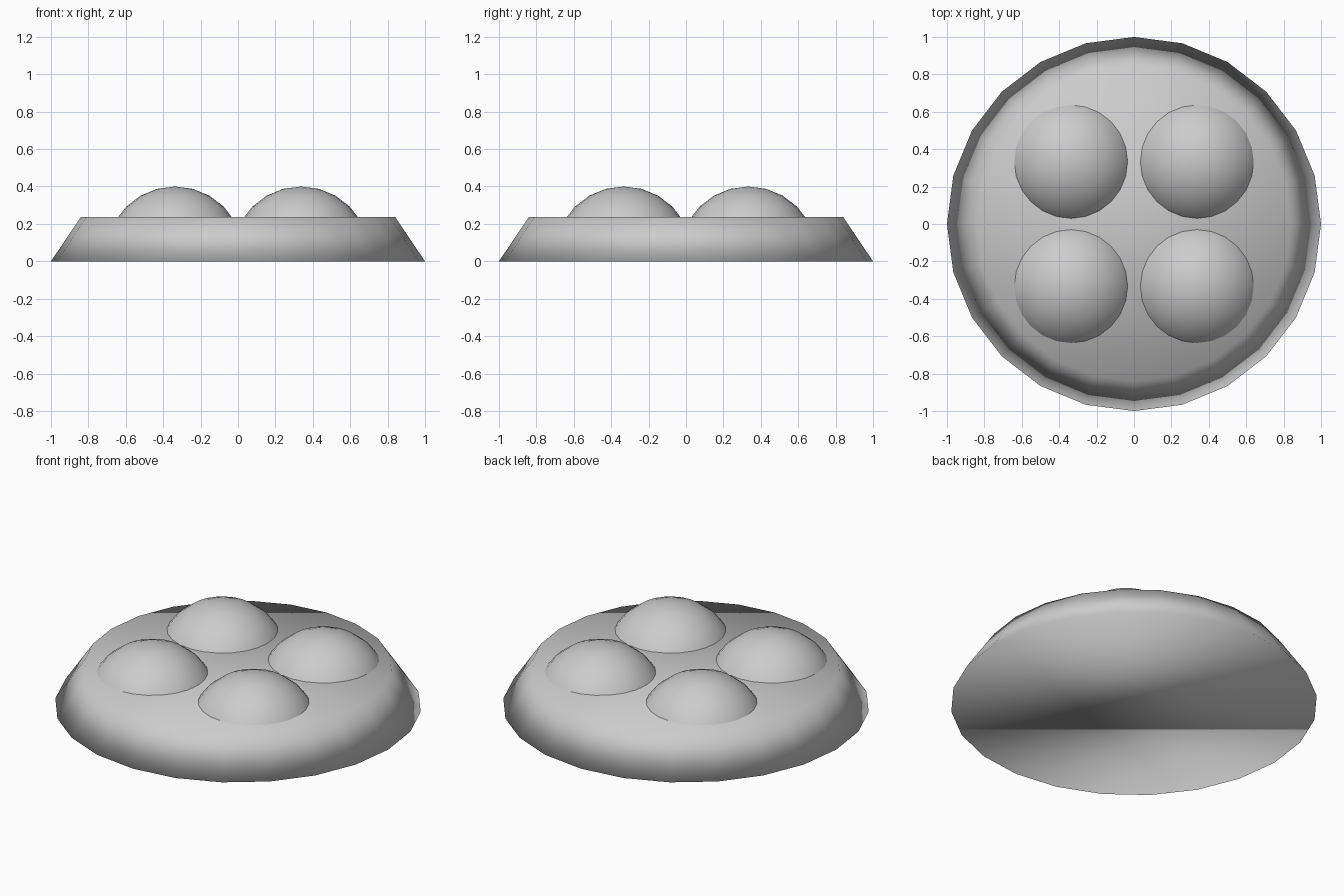
import bpy
import bmesh
from mathutils import Matrix

cube = bpy.data.objects.get("Cube")
if cube:
    bpy.data.objects.remove(cube, do_unlink=True)

BASE_HEIGHT = 0.237
DOME_RADIUS = 0.369
DOME_TOP = 0.40

# Single plain grey for the whole model
grey = bpy.data.materials.new("plain_grey")
grey.use_nodes = True
colour = (0.6, 0.6, 0.6, 1.0)
grey.diffuse_color = colour
bsdf = next(n for n in grey.node_tree.nodes if n.type == "BSDF_PRINCIPLED")
bsdf.inputs["Base Color"].default_value = colour


def add_object(name, bm, location=(0, 0, 0)):
    """Turn a bmesh into a smooth-shaded grey object."""
    for face in bm.faces:
        face.smooth = True
    mesh = bpy.data.meshes.new(name)
    bm.to_mesh(mesh)
    bm.free()
    mesh.materials.append(grey)
    obj = bpy.data.objects.new(name, mesh)
    obj.location = location
    bpy.context.collection.objects.link(obj)
    return obj


# Tapered round base, softly shaded over its rims
bm = bmesh.new()
bmesh.ops.create_cone(bm, cap_ends=True, segments=24, radius1=1.0, radius2=0.84,
                      depth=BASE_HEIGHT,
                      matrix=Matrix.Translation((0, 0, BASE_HEIGHT / 2)))
add_object("round_base", bm)

# Four domes, cut off just inside the base
for side, x in (("right", -0.337), ("left", 0.337)):
    for end, y in (("front", -0.333), ("back", 0.333)):
        bm = bmesh.new()
        bmesh.ops.create_uvsphere(bm, u_segments=24, v_segments=12, radius=DOME_RADIUS)
        centre_z = DOME_TOP - DOME_RADIUS
        bmesh.ops.bisect_plane(bm, geom=bm.verts[:] + bm.edges[:] + bm.faces[:],
                               plane_co=(0, 0, BASE_HEIGHT - 0.03 - centre_z),
                               plane_no=(0, 0, 1), clear_inner=True)
        add_object(f"{end}_{side}_dome", bm, (x, y, centre_z))
